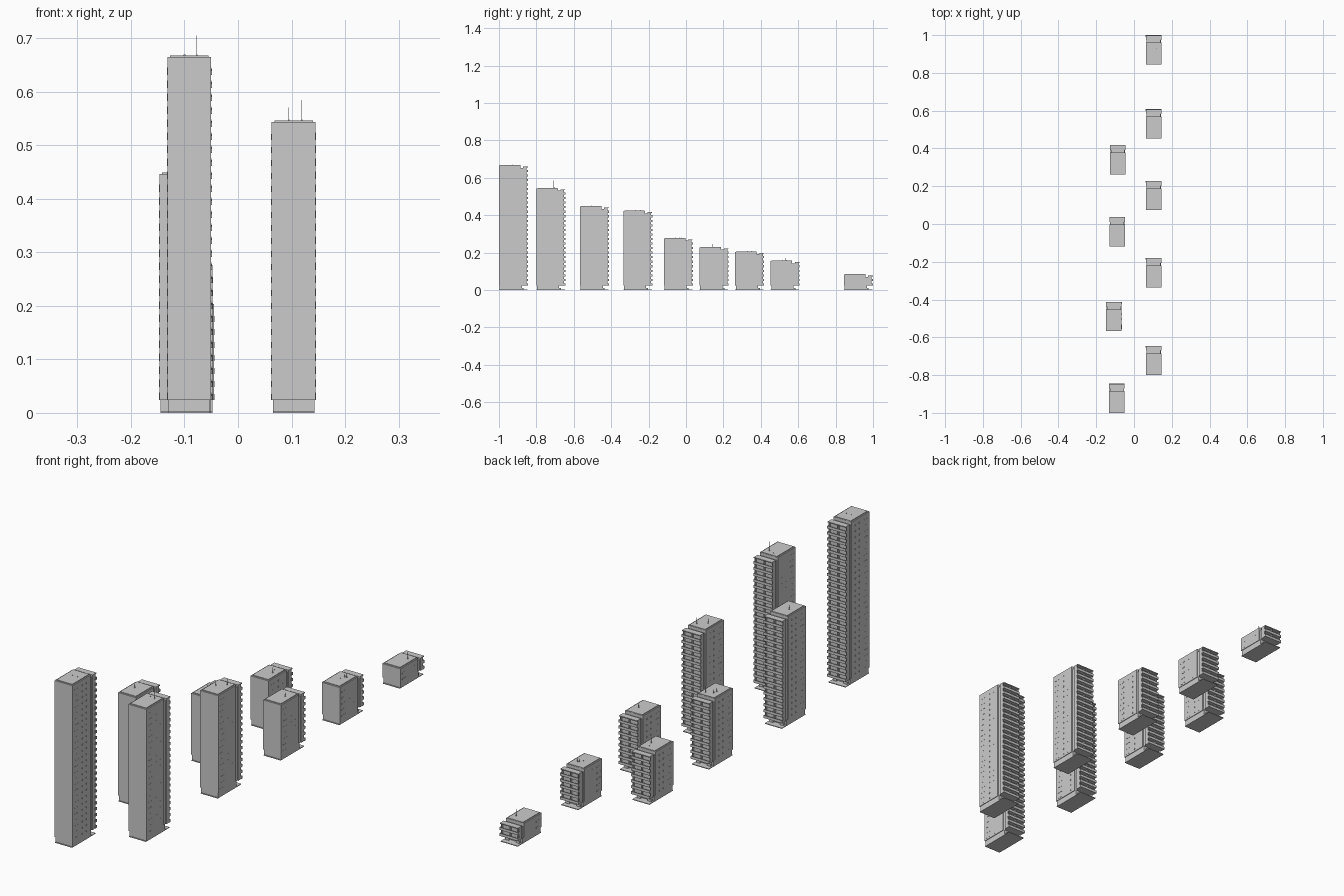
import bpy, bmesh, random

if "Cube" in bpy.data.objects:
    bpy.data.objects.remove(bpy.data.objects["Cube"])

random.seed(4)
FLOOR = 0.0243      # storey height
HALF = 0.041        # half tower width
# centre x, front y, number of storeys
TOWERS = [(-0.091, -1.0, 27), (0.104, -0.80, 22), (-0.106, -0.567, 18),
          (0.104, -0.335, 17), (-0.089, -0.118, 11), (0.104, 0.073, 9),
          (-0.086, 0.263, 8), (0.104, 0.453, 6), (0.104, 0.845, 3)]


class Part:
    """Collects boxes, placed relative to one tower, into one named object."""
    def __init__(self, name, ox, oy):
        self.name, self.ox, self.oy = name, ox, oy
        self.bm = bmesh.new()

    def box(self, x0, x1, y0, y1, z0, z1):
        vs = bmesh.ops.create_cube(self.bm, size=1)["verts"]
        for v in vs:
            v.co = (self.ox + (x0 + x1) / 2 + v.co.x * (x1 - x0),
                    self.oy + (y0 + y1) / 2 + v.co.y * (y1 - y0),
                    (z0 + z1) / 2 + v.co.z * (z1 - z0))
        return self

    def done(self):
        me = bpy.data.meshes.new(self.name)
        self.bm.to_mesh(me)
        self.bm.free()
        ob = bpy.data.objects.new(self.name, me)
        bpy.context.collection.objects.link(ob)
        return ob


def tower(i, ox, oy, n):
    roof = FLOOR * n + 0.009
    part = lambda name: Part(f"{name}_{i}", ox, oy)

    # recessed ground floor, thin ground plate and entrance blocks
    p = part("ground_floor")
    p.box(-0.0385, 0.0385, 0.003, 0.122, 0, FLOOR)
    p.box(-0.0385, 0.0385, 0.0, 0.152, 0, 0.003)
    for s in (-1, 1):
        p.box(s * 0.024 - 0.008, s * 0.024 + 0.008, 0.122, 0.132, 0.003, 0.012)
    p.done()

    # main block, narrower neck behind it, core of the balcony wing
    p = part("main_block").box(-HALF, HALF, 0, 0.115, FLOOR, roof)
    p.done()
    p = part("neck").box(-0.037, 0.037, 0.115, 0.13, FLOOR, roof - 0.012)
    p.done()
    p = part("wing_core").box(-HALF, HALF, 0.129, 0.139, FLOOR, roof - 0.005)
    p.box(-HALF, HALF, 0.139, 0.154, roof - 0.009, roof - 0.005)
    for x in (-HALF, -0.0015, HALF - 0.003):
        p.box(x, x + 0.003, 0.139, 0.148, FLOOR, roof - 0.009)
    p.done()

    # balcony slabs with solid railings, and doors behind them
    balconies, doors = part("balconies"), part("balcony_doors")
    # side windows: a tall strip near the front plus small square windows
    windows = part("side_windows")
    for f in range(1, n):
        z = f * FLOOR
        balconies.box(-HALF, HALF, 0.139, 0.155, z, z + 0.003)
        balconies.box(-HALF - 0.001, HALF + 0.001, 0.153, 0.155, z, z + 0.011)
        for s in (-1, 1):
            a, b = sorted((s * 0.0400, s * 0.0420))
            balconies.box(a, b, 0.146, 0.153, z, z + 0.011)
            doors.box(s * 0.02 - 0.01, s * 0.02 + 0.01, 0.139, 0.1395, z + 0.003, z + 0.018)
            a, b = sorted((s * (HALF - 0.001), s * (HALF + 0.0006)))
            windows.box(a, b, 0.012, 0.036, z + 0.007, z + 0.012)
            for y in (0.062, 0.088):
                windows.box(a, b, y, y + 0.004, z + 0.008, z + 0.014)
    for p in (balconies, doors, windows):
        p.done()

    # raised roof slab
    part("roof_slab").box(-0.036, 0.036, 0.005, 0.114, roof, roof + 0.003).done()

    # thin roof masts on small feet
    p = part("roof_masts")
    if i == 1:
        masts = [(0.014, 0.07, 0.037), (-0.009, 0.07, 0.002)]
    elif i == 2:
        masts = [(-0.009, 0.097, 0.024), (0.015, 0.09, 0.038)]
    else:
        masts = [(random.uniform(-0.02, 0.02), random.uniform(0.06, 0.1),
                  random.uniform(0.01, 0.03)) for _ in range(1 + i % 3)]
    top = roof + 0.003
    for x, y, h in masts:
        p.box(x - 0.0015, x + 0.0015, y - 0.0015, y + 0.0015, top, top + 0.002)
        p.box(x - 0.0004, x + 0.0004, y - 0.0004, y + 0.0004, top, top + h)
    p.done()


for i, (x, y, n) in enumerate(TOWERS, 1):
    tower(i, x, y, n)
